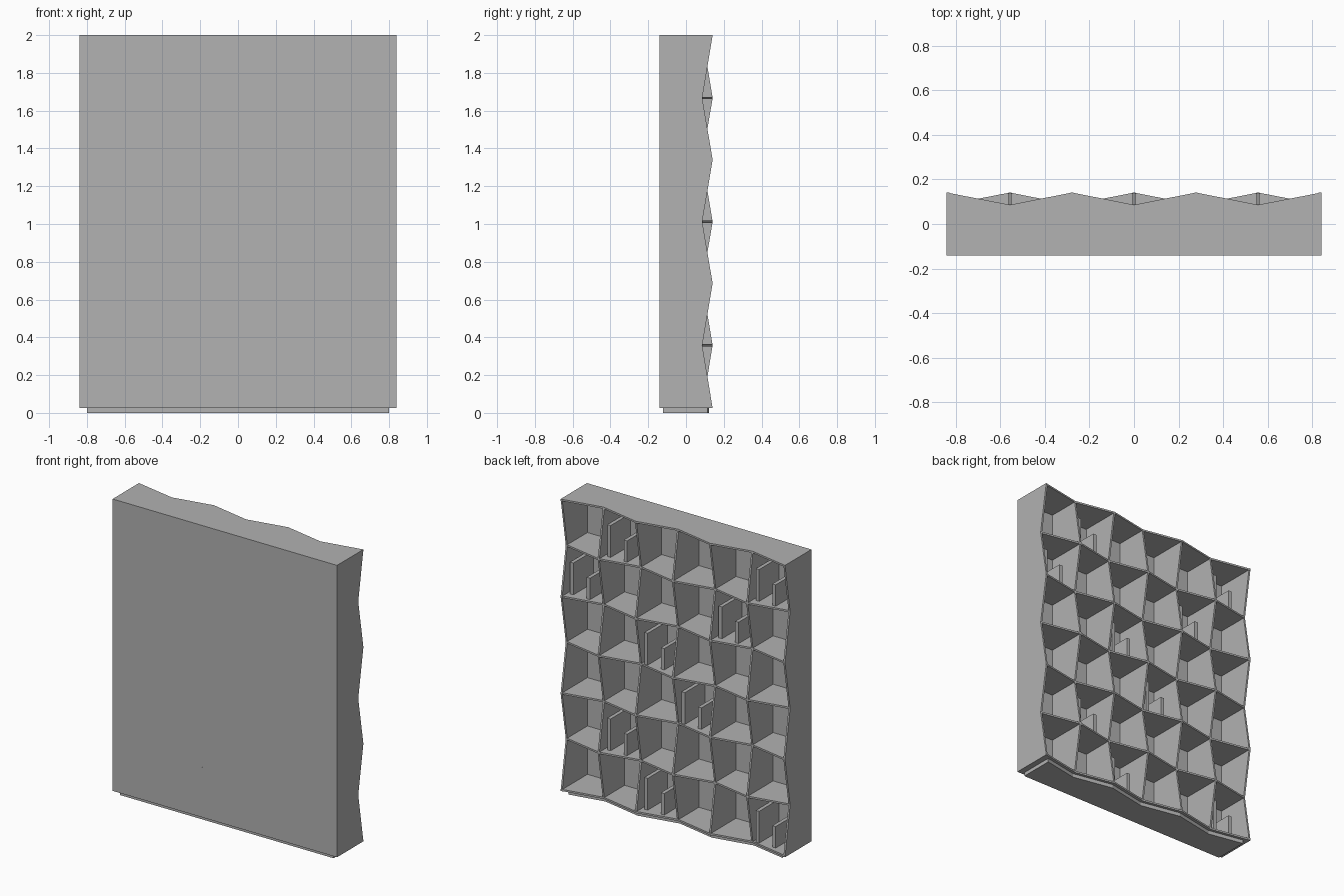
import bpy
import bmesh
from mathutils import Vector

cube = bpy.data.objects.get("Cube")
if cube:
    bpy.data.objects.remove(cube, do_unlink=True)

grey = bpy.data.materials.new("light grey")
grey.use_nodes = True
COLOUR = (0.445, 0.445, 0.445, 1)
grey.diffuse_color = COLOUR
grey.node_tree.nodes["Principled BSDF"].inputs["Base Color"].default_value = COLOUR

N = 6                       # cells each way
T = 0.012                   # board thickness
HALF_W, DEPTH = 0.84, 0.141
Z0, Z1 = 0.025, 2.0
PEAK, VALLEY = 0.141, 0.086  # alternating depths of the rear edge
DX = (2 * HALF_W - T) / N
DZ = (Z1 - Z0 - T) / N


def slab(name, outline, push):
    """Extrude a flat outline along the push vector."""
    bm = bmesh.new()
    face = bm.faces.new([bm.verts.new(p) for p in outline])
    ext = bmesh.ops.extrude_face_region(bm, geom=[face], use_keep_orig=True)
    moved = [v for v in ext["geom"] if isinstance(v, bmesh.types.BMVert)]
    bmesh.ops.translate(bm, verts=moved, vec=Vector(push))
    bmesh.ops.recalc_face_normals(bm, faces=bm.faces)
    mesh = bpy.data.meshes.new(name)
    bm.to_mesh(mesh)
    bm.free()
    mesh.materials.append(grey)
    obj = bpy.data.objects.new(name, mesh)
    bpy.context.collection.objects.link(obj)
    return obj


def box(name, x, y, z):
    (xa, xb), (ya, yb), (za, zb) = x, y, z
    return slab(name, [(xa, ya, za), (xb, ya, za), (xb, yb, za), (xa, yb, za)],
                (0, 0, zb - za))


def zigzag(start, end, step, parity, inset=0.0):
    """(position, depth) outline with a straight front and a zigzag rear."""
    pts = [(start + T / 2 + step * i, VALLEY if (i + parity) % 2 else PEAK)
           for i in range(N + 1)]
    pts[0], pts[-1] = (start, pts[0][1]), (end, pts[-1][1])
    if inset:
        drop = inset * 2 * (PEAK - VALLEY) / step
        pts[0] = (start + inset * 2, pts[0][1] - drop)
        pts[-1] = (end - inset * 2, pts[-1][1] - drop)
    pts = [(s, d - inset) for s, d in pts]
    front = -DEPTH + inset
    return [(pts[0][0], front)] + pts + [(pts[-1][0], front)]


# Horizontal shelves and vertical dividers
for k in range(N + 1):
    z = Z0 + DZ * k
    slab(f"shelf_{k + 1}",
         [(x, y, z) for x, y in zigzag(-HALF_W, HALF_W, DX, k)], (0, 0, T))
    x = -HALF_W + DX * k
    slab(f"divider_{k + 1}",
         [(x, y, z) for z, y in zigzag(Z0, Z1, DZ, k)], (T, 0, 0))

# Closed front panel
box("front_panel", (-HALF_W, HALF_W), (-DEPTH, -DEPTH + T), (Z0, Z1))

# Inset plinth that follows the zigzag
slab("plinth", [(x, y, 0) for x, y in zigzag(-HALF_W, HALF_W, DX, 0, 0.02)],
     (0, 0, Z0))

# Pairs of upright books: (column from +x, row from top)
CELLS = [(1, 0), (5, 0), (0, 1), (4, 1), (2, 2), (3, 3), (1, 4), (2, 5), (5, 5)]
for n, (col, row) in enumerate(CELLS):
    cell_x = HALF_W - T / 2 - DX * col
    floor = Z0 + T + DZ * (N - 1 - row)
    for label, offset, height in (("tall", 0.026, 0.215), ("short", 0.15, 0.145)):
        right = cell_x - offset
        box(f"{label}_book_{n + 1}", (right - 0.025, right),
            (-DEPTH + T, 0.085), (floor, floor + height))
